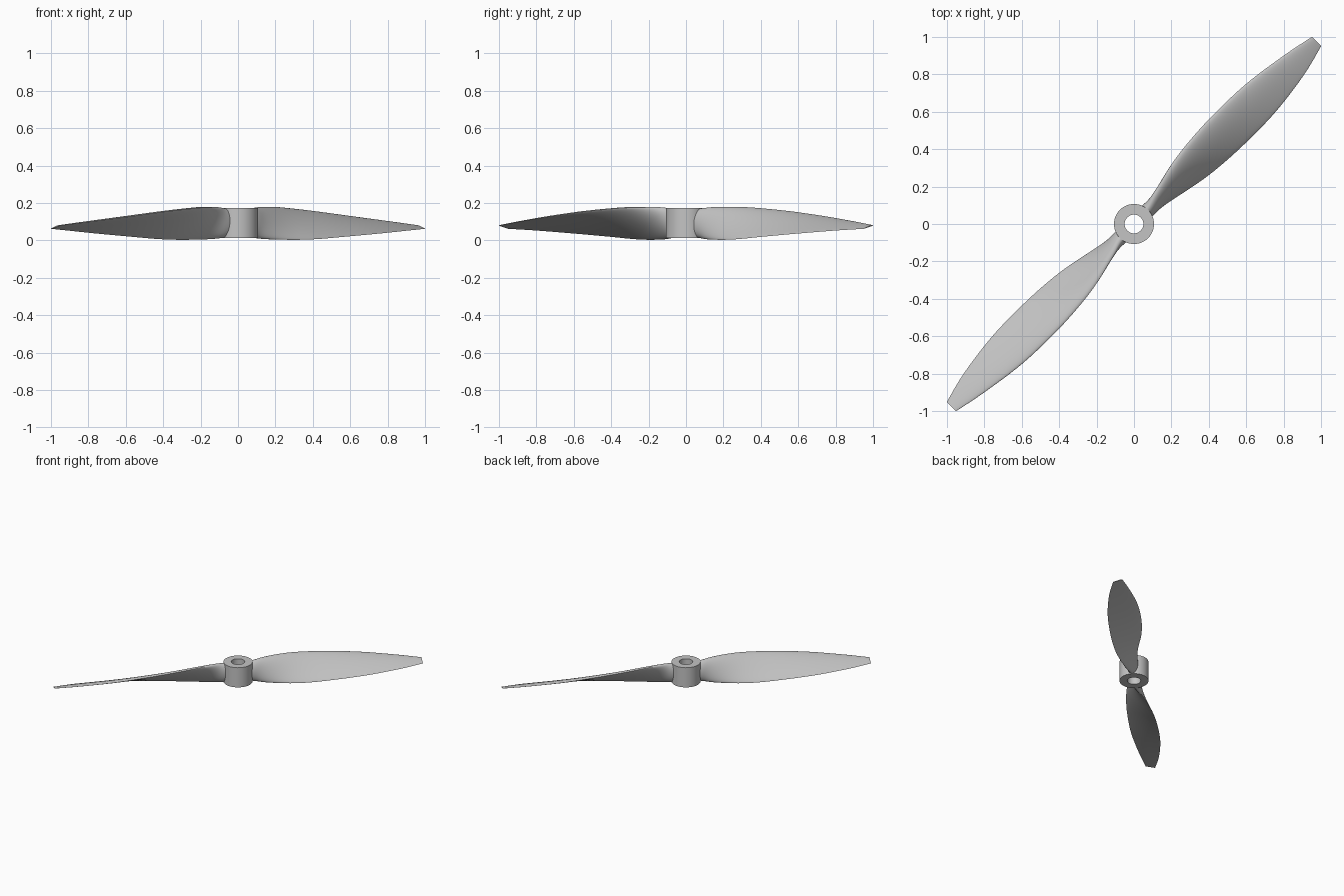
import bpy, bmesh, math
from mathutils import Vector, Matrix

cube = bpy.data.objects.get("Cube")
if cube:
    bpy.data.objects.remove(cube)

grey = bpy.data.materials.new("light_grey")
grey.use_nodes = True
COLOUR = (0.55, 0.55, 0.55, 1)
grey.diffuse_color = COLOUR
grey.node_tree.nodes["Principled BSDF"].inputs["Base Color"].default_value = COLOUR


def finish(bm, name):
    bmesh.ops.recalc_face_normals(bm, faces=bm.faces)
    mesh = bpy.data.meshes.new(name)
    bm.to_mesh(mesh)
    bm.free()
    mesh.materials.append(grey)
    obj = bpy.data.objects.new(name, mesh)
    bpy.context.collection.objects.link(obj)
    bpy.ops.object.select_all(action='DESELECT')
    obj.select_set(True)
    bpy.context.view_layer.objects.active = obj
    bpy.ops.object.shade_smooth_by_angle(angle=math.radians(35))
    return obj


def bridge(bm, a, b):
    for i in range(len(a)):
        j = (i + 1) % len(a)
        bm.faces.new((a[i], a[j], b[j], b[i]))


# Hub: a bored cylinder, turned from a rectangular profile
SIDES = 64
bm = bmesh.new()
rings = []
for radius, z in ((0.05, 0.012), (0.107, 0.012), (0.107, 0.172), (0.05, 0.172)):
    rings.append([bm.verts.new((radius * math.cos(math.tau * i / SIDES),
                                radius * math.sin(math.tau * i / SIDES), z))
                  for i in range(SIDES)])
for k in range(4):
    bridge(bm, rings[k], rings[(k + 1) % 4])
finish(bm, "hub")

# Blade stations: radius, leading edge (across, height),
# trailing edge (across, height), half thickness, airfoil blend
STATIONS = [
    (0.07, 0.005, 0.168, -0.005, 0.016, 0.040, 0.0),
    (0.12, 0.012, 0.172, -0.012, 0.012, 0.039, 0.1),
    (0.20, 0.040, 0.177, -0.040, 0.006, 0.032, 0.4),
    (0.35, 0.080, 0.175, -0.077, 0.003, 0.025, 0.9),
    (0.50, 0.102, 0.166, -0.102, 0.007, 0.021, 1.0),
    (0.70, 0.113, 0.150, -0.115, 0.020, 0.018, 1.0),
    (0.95, 0.106, 0.125, -0.112, 0.036, 0.014, 1.0),
    (1.20, 0.071, 0.099, -0.080, 0.052, 0.009, 1.0),
    (1.38, 0.035, 0.080, -0.035, 0.062, 0.004, 1.0),
]


def smooth_station(s):
    """Catmull-Rom blend between neighbouring stations."""
    last = len(STATIONS) - 1
    i = min(int(s), last - 1)
    t = s - i
    p0, p1, p2, p3 = (STATIONS[max(0, min(last, i + k))] for k in (-1, 0, 1, 2))
    return [b + 0.5 * t * (c - a + t * (2 * a - 5 * b + 4 * c - d
            + t * (3 * (b - c) + d - a))) for a, b, c, d in zip(p0, p1, p2, p3)]


def section(station, count=36):
    """Ellipse at the root, turning into a flat-bottomed airfoil."""
    r, lw, lz, tw, tz, thick, blend = station
    lead, trail = Vector((lw, lz)), Vector((tw, tz))
    middle, half = (lead + trail) / 2, (lead - trail) / 2
    normal = Vector((-half.y, half.x)).normalized()
    points = []
    for k in range(count):
        a = math.tau * k / count
        x, y = math.cos(a), math.sin(a)
        foil = y * (0.85 + 0.4 * x) * (1.3 if y > 0 else 0.35)
        p = middle + half * x + normal * thick * (y + (foil - y) * blend)
        points.append((r, p.x, p.y))
    return points


def make_blade(name, angle):
    bm = bmesh.new()
    steps = 6
    loops = [[bm.verts.new(p) for p in section(smooth_station(i / steps))]
             for i in range((len(STATIONS) - 1) * steps + 1)]
    for a, b in zip(loops, loops[1:]):
        bridge(bm, a, b)
    bm.faces.new(loops[0])
    bm.faces.new(loops[-1])
    bm.transform(Matrix.Rotation(math.radians(angle), 4, 'Z'))
    finish(bm, name)


make_blade("back_left_blade", 45)
make_blade("front_right_blade", 225)
